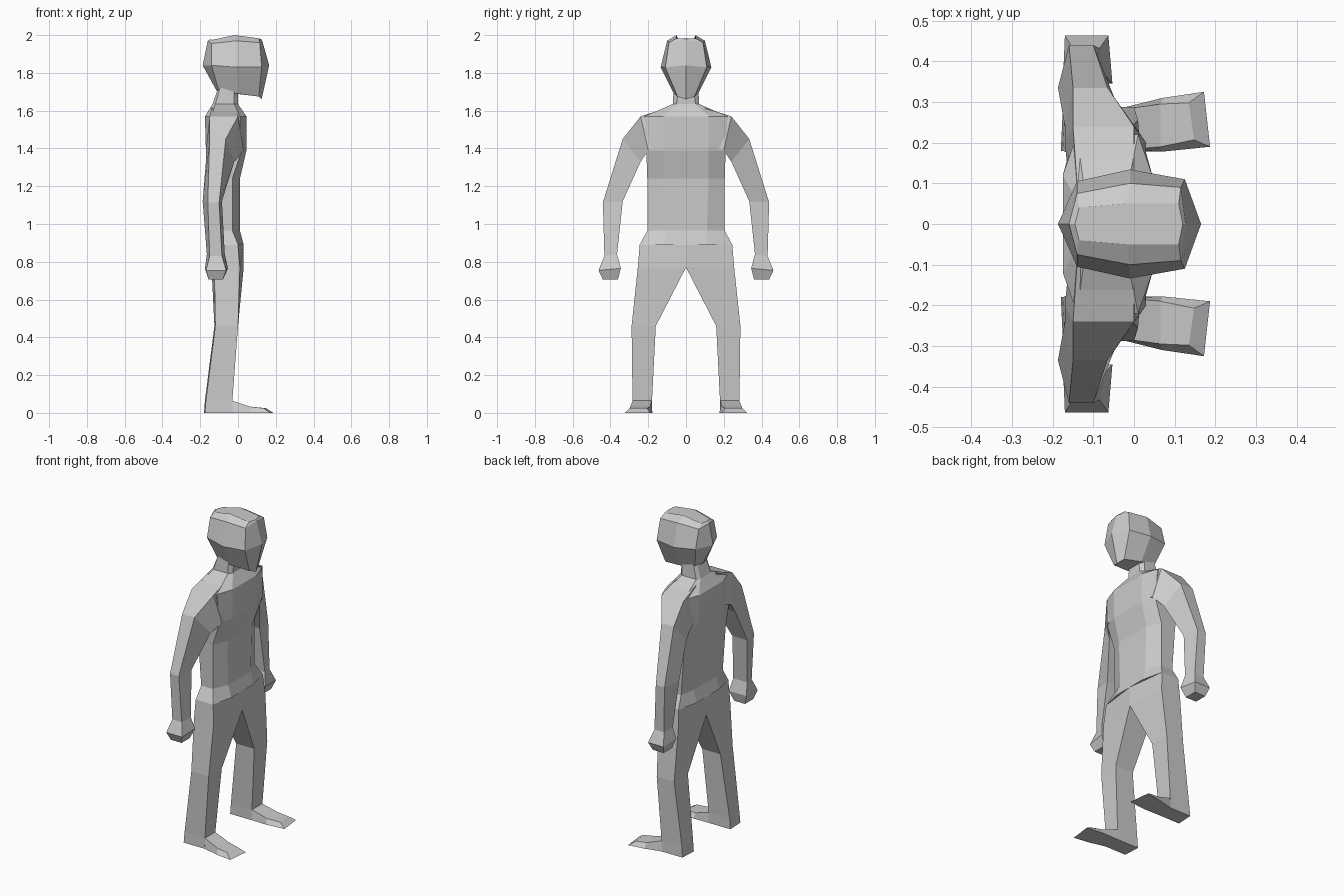
import bpy, bmesh


def loft(name, rings, mirror=False):
    """Skin closed rings of equal length, cap both ends."""
    bm = bmesh.new()
    rows = [[bm.verts.new(p) for p in r] for r in rings]
    n = len(rows[0])
    for a, b in zip(rows, rows[1:]):
        for i in range(n):
            j = (i + 1) % n
            bm.faces.new((a[i], a[j], b[j], b[i]))
    bm.faces.new(rows[0])
    bm.faces.new(rows[-1])
    bmesh.ops.recalc_face_normals(bm, faces=bm.faces)
    me = bpy.data.meshes.new(name)
    bm.to_mesh(me)
    bm.free()
    ob = bpy.data.objects.new(name, me)
    bpy.context.collection.objects.link(ob)
    if mirror:
        m = ob.modifiers.new("mirror", 'MIRROR')
        m.use_axis = (False, True, False)
        m.use_mirror_merge = False
    return ob


def torso_ring(z, front, side_front, side_back, back, inner, width):
    half = [(front, inner), (side_front, width), (side_back, width), (back, inner)]
    return [(x, y, z) for x, y in half] + [(x, -y, z) for x, y in reversed(half)]


def head_ring(half):
    return half + [(x, -y, z) for x, y, z in reversed(half[1:-1])]


def limb_ring(inner, outer):
    """Each edge is (y, z, front x, back x)."""
    (yi, zi, fi, bi), (yo, zo, fo, bo) = inner, outer
    return [(fi, yi, zi), (fo, yo, zo), (bo, yo, zo), (bi, yi, zi)]


# Torso and neck
loft("torso", [torso_ring(*r) for r in [
    (0.89, 0.03, 0.0, -0.12, -0.15, 0.11, 0.245),
    (0.965, 0.01, -0.03, -0.11, -0.13, 0.11, 0.205),
    (1.24, 0.01, -0.03, -0.13, -0.15, 0.12, 0.205),
    (1.39, 0.045, 0.02, -0.15, -0.17, 0.12, 0.21),
    (1.57, 0.045, 0.01, -0.14, -0.175, 0.12, 0.22),
    (1.635, 0.0, -0.02, -0.12, -0.135, 0.05, 0.07),
    (1.72, 0.0, -0.02, -0.095, -0.105, 0.04, 0.065)]])

# Head
loft("head", [head_ring(r) for r in [
    [(-.105, 0, 1.69), (-.1, .055, 1.70), (0, .065, 1.69), (.11, .045, 1.675), (.125, 0, 1.66)],
    [(-.187, 0, 1.84), (-.14, .105, 1.84), (-.01, .134, 1.83), (.125, .11, 1.83), (.165, 0, 1.84)],
    [(-.16, 0, 1.97), (-.14, .075, 1.955), (-.01, .1, 1.97), (.115, .09, 1.96), (.127, 0, 1.975)],
    [(-.145, 0, 1.978), (-.135, .04, 1.975), (-.02, .05, 2.0), (.11, .05, 1.983), (.12, 0, 1.98)]]])

# Arms with hands
loft("arm", [limb_ring(*r) for r in [
    ((.10, 1.42, .03, -.16), (.10, 1.615, .0, -.14)),
    ((.20, 1.39, .03, -.17), (.24, 1.57, .0, -.15)),
    ((.24, 1.33, -.02, -.17), (.335, 1.45, -.065, -.15)),
    ((.335, 1.12, -.085, -.187), (.44, 1.115, -.1, -.16)),
    ((.365, .84, -.07, -.165), (.432, .83, -.085, -.15)),
    ((.345, .765, -.053, -.175), (.463, .755, -.063, -.17)),
    ((.36, .705, -.08, -.155), (.44, .705, -.08, -.155))]], mirror=True)

# Legs
loft("leg", [limb_ring(*r) for r in [
    ((0, .89, .03, -.15), (.245, .89, .0, -.12)),
    ((0, .77, .03, -.14), (.255, .77, .01, -.125)),
    ((.16, .46, .0, -.125), (.288, .46, .0, -.12)),
    ((.18, .065, -.03, -.175), (.283, .065, -.03, -.17)),
    ((.18, 0, -.03, -.18), (.285, 0, -.03, -.175))]], mirror=True)

# Feet
loft("foot", [
    [(-.03, .18, 0), (-.03, .285, 0), (-.03, .282, .065), (-.03, .182, .065)],
    [(.07, .178, 0), (.07, .31, 0), (.065, .295, .033), (.065, .19, .033)],
    [(.187, .19, 0), (.172, .325, 0), (.135, .298, .025), (.148, .207, .025)]], mirror=True)
